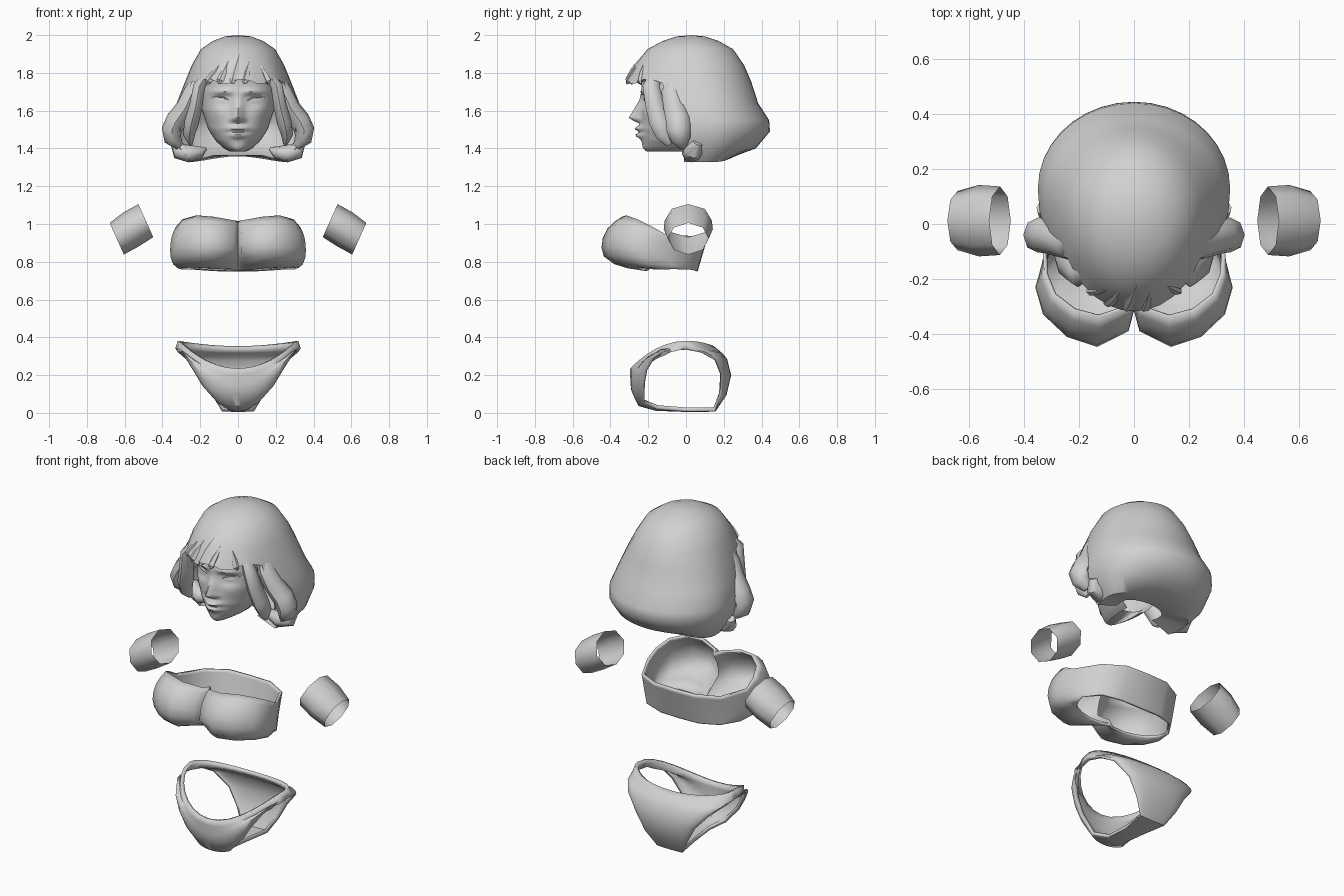
import bpy, math
from math import sin, cos, pi, exp, sqrt
from mathutils import Vector

if "Cube" in bpy.data.objects:
    bpy.data.objects.remove(bpy.data.objects["Cube"])

grey = bpy.data.materials.new("light_grey")
grey.diffuse_color = (0.64, 0.64, 0.64, 1)
grey.use_nodes = True
grey.node_tree.nodes["Principled BSDF"].inputs["Base Color"].default_value = grey.diffuse_color


def make(name, verts, faces, thick=0, angle=40):
    me = bpy.data.meshes.new(name)
    me.from_pydata([tuple(v) for v in verts], [], faces)
    me.materials.append(grey)
    ob = bpy.data.objects.new(name, me)
    bpy.context.collection.objects.link(ob)
    bpy.ops.object.select_all(action='DESELECT')
    ob.select_set(True)
    bpy.context.view_layer.objects.active = ob
    bpy.ops.object.mode_set(mode='EDIT')
    bpy.ops.mesh.select_all(action='SELECT')
    bpy.ops.mesh.remove_doubles(threshold=0.0005)
    bpy.ops.mesh.normals_make_consistent(inside=False)
    bpy.ops.object.mode_set(mode='OBJECT')
    bpy.ops.object.shade_smooth_by_angle(angle=math.radians(angle))
    if thick:
        m = ob.modifiers.new("thickness", 'SOLIDIFY')
        m.thickness, m.offset = thick, 0
    return ob


def loft(name, rows, closed=True, skip=None, caps=False, **kw):
    """Skin a list of equally long rows of points."""
    n = len(rows[0])
    faces = []
    for r in range(len(rows) - 1):
        for c in range(n if closed else n - 1):
            if skip and skip(r, c):
                continue
            d = (c + 1) % n
            faces.append((r * n + c, r * n + d, (r + 1) * n + d, (r + 1) * n + c))
    if caps:
        faces += [tuple(range(n)), tuple(range(len(rows) * n - n, len(rows) * n))]
    return make(name, [p for row in rows for p in row], faces, **kw)


def interp(table, z):
    table = sorted(table)
    for a, b in zip(table, table[1:]):
        if z <= b[0]:
            t = max(0, (z - a[0]) / (b[0] - a[0]))
            return [p + (q - p) * t for p, q in zip(a[1:], b[1:])]
    return table[-1][1:]


def lock(name, path, side, flat=0.6, sides=8, angle=50):
    """Tapered hair strand; path holds x, y, z, radius."""
    pts = [Vector((side * p[0], p[1], p[2])) for p in path]
    rows = []
    for i, p in enumerate(pts):
        t = (pts[min(i + 1, len(pts) - 1)] - pts[max(i - 1, 0)]).normalized()
        u = Vector((0, 1, 0)).cross(t).normalized()
        v = t.cross(u)
        r = path[i][3]
        rows.append([p + u * r * flat * cos(2 * pi * k / sides) + v * r * sin(2 * pi * k / sides)
                     for k in range(sides)])
    return loft(name, rows, caps=True, angle=angle)


# Hair cap: z, half width, front y, back y, y of widest point
N = 36
hair = [(2.0, .0001, .0299, .0301, .03), (1.993, .07, -.05, .10, .03), (1.968, .135, -.125, .175, .03),
        (1.925, .197, -.205, .25, .03), (1.84, .245, -.272, .308, .045), (1.755, .28, -.318, .345, .07),
        (1.64, .325, -.32, .382, .1), (1.55, .35, -.32, .44, .13), (1.49, .35, -.32, .445, .13),
        (1.40, .325, -.28, .37, .12), (1.328, .265, -.22, .25, .1), (1.365, .13, -.1, .13, .06)]
rows = []
for i, (z, w, f, b, y0) in enumerate(hair):
    row = []
    for k in range(N):
        a = 2 * pi * k / N
        c = cos(a)
        y = y0 - (y0 - f if c > 0 else b - y0) * c
        dz = 0.01 * (-1) ** (k // 2) if i == 5 and c > 0.5 else 0
        dz += .03 * c ** 4 if i == 10 else 0
        row.append((w * sin(a), y, z + dz))
    rows.append(row)
loft("hair_cap", rows, skip=lambda r, c: r >= 5 and min(c, N - 1 - c) < (6 if r < 8 else 7), angle=50)

# Underside of the fringe, back to the forehead
edge = [rows[5][k % N] for k in range(-8, 9)]
loft("fringe_underside", [edge, [(x * .82, y * .78, z + .012) for x, y, z in edge]], closed=False)

# Fringe strands lying on the cap
for i, (x0, z0, x1) in enumerate([(-.10, 1.84, -.165), (-.05, 1.86, -.10), (.01, 1.90, -.03),
                                  (.06, 1.86, .035), (.12, 1.84, .165)]):
    path = []
    for t, r in ((0, .003), (.5, .012), (.85, .014), (1, .006)):
        x, z = x0 + (x1 - x0) * t, z0 + (1.742 - z0) * t
        w, f, b, y0 = interp(hair, max(z, 1.756))
        path.append((x, y0 - (y0 - f) * sqrt(1 - (x / w) ** 2) + .004, z, r))
    lock(f"fringe_strand_{i}", path, 1, flat=1.5, sides=5, angle=30)

# Side locks and curls
for s, tag in ((-1, "left"), (1, "right")):
    lock(f"front_lock_{tag}", [(.155, -.16, 1.80, .03), (.205, -.185, 1.73, .045), (.222, -.165, 1.63, .05),
                               (.245, -.14, 1.54, .055), (.26, -.115, 1.47, .045), (.25, -.09, 1.42, .015)], s, .7)
    lock(f"side_lock_{tag}", [(.19, -.05, 1.81, .035), (.24, -.075, 1.70, .055), (.275, -.06, 1.62, .06),
                              (.325, -.04, 1.55, .066), (.35, -.04, 1.50, .064), (.345, -.03, 1.45, .055),
                              (.31, -.02, 1.41, .025)], s, .85)
    lock(f"lower_curl_{tag}", [(.335, .06, 1.43, .025), (.31, .04, 1.385, .05), (.26, .03, 1.373, .052),
                               (.20, .04, 1.38, .035), (.17, .05, 1.40, .01)], s, .9)

# Face: z, half width, front y
outline = [(1.385, .045, -.21), (1.40, .075, -.228), (1.44, .118, -.236), (1.50, .157, -.242),
           (1.60, .19, -.238), (1.70, .20, -.235), (1.80, .20, -.235)]


def bump(x, z, cx, cz, sx, sz):
    return exp(-((x - cx) / sx) ** 2 - ((z - cz) / sz) ** 2)


nose = [(1.53, 0), (1.545, .035), (1.562, .064), (1.60, .042), (1.655, .012), (1.70, 0)]
rows = [[(.07 * sin(a), -.02 - .06 * cos(a), 1.42) for a in [(-1 + k / 20) * 1.75 for k in range(41)]]]
for j in range(43):
    z = 1.385 + .415 * j / 42
    w, f = interp(outline, z)
    row = []
    for k in range(41):
        a = (-1 + k / 20) * 1.75
        x, ax = w * sin(a), abs(w * sin(a))
        front = max(0, cos(a))
        y = -.02 + (f + .02) * (front ** .85 if front else cos(a) * .5)
        out = interp(nose, z)[0] * exp(-(x / .026) ** 2)
        out += .014 * bump(ax, z, .03, 1.552, .013, .013)        # nostrils
        out += .032 * bump(x, z, 0, 1.505, .048, .015)           # upper lip
        out += .030 * bump(x, z, 0, 1.470, .042, .016)           # lower lip
        out -= .012 * bump(x, z, 0, 1.488, .06, .007)
        out -= .024 * bump(ax, z, .08, 1.655, .045, .03)         # eye sockets
        out += .015 * bump(ax, z, .085, 1.652, .032, .014)       # eyeballs
        out += .016 * bump(ax, z, .08, 1.70, .06, .014)          # brows
        out += .008 * bump(ax, z, .11, 1.585, .04, .04)          # cheeks
        row.append((x, y - out * front ** .5, z))
    rows.append(row)
loft("face", rows, closed=False, angle=60)

# Upper eyelids
for s, tag in ((-1, "left"), (1, "right")):
    lock(f"eyelid_{tag}", [(.04, -.218, 1.648, .003), (.075, -.216, 1.67, .008),
                           (.115, -.195, 1.674, .008), (.15, -.165, 1.668, .003)], s, .6, 5)

# Arm bands: tapered open sleeves sloping down and outward
for s, tag in ((-1, "left"), (1, "right")):
    rows = []
    for cx, cz, ry, rn in ((.488, 1.018, .125, .096), (.565, .972, .13, .099), (.642, .922, .108, .092)):
        rows.append([(s * (cx + .41 * rn * cos(a)), .012 + ry * sin(a), cz + .91 * rn * cos(a))
                     for a in [2 * pi * k / 8 for k in range(8)]])
    loft(f"arm_band_{tag}", rows, angle=85)

# Bandeau top: chest x, chest y, outer x, outer y, bottom z, top z
cols = [(0, -.20, 0, -.31, .755, 1.01), (.025, -.21, .025, -.385, .757, 1.015),
        (.12, -.22, .135, -.44, .762, 1.032),
        (.19, -.21, .24, -.405, .768, 1.04), (.25, -.18, .325, -.325, .768, 1.02),
        (.285, -.13, .352, -.23, .765, .985), (.29, -.06, .325, -.11, .765, .945),
        (.23, .01, .255, .04, .76, .935), (.12, .03, .135, .105, .752, .94), (0, .03, 0, .11, .75, .94)]
prof = [(0, 0), (.04, .5), (.12, .78), (.26, .95), (.42, 1), (.6, .97), (.78, .86), (.91, .69), (1, .52)]
rows = []
for j, (t, p) in enumerate(prof):
    half = []
    for i, (bx, by, ox, oy, zb, zt) in enumerate(cols):
        q = p if i < 6 else (.3 + .7 * t)
        if i < 3 and j < 4:                                      # gap between the cups below
            q *= ((0, 0, .1, .55), (0, .15, .4, .8), (0, .8, .92, 1))[i][j]
        half.append((bx + (ox - bx) * q, by + (oy - by) * q, zb + (zt - zb) * t))
    rows.append(half + [(-x, y, z) for x, y, z in reversed(half[1:-1])])
loft("bandeau_top", rows, thick=.015, angle=50)

# Briefs: centre y, z then leg edge x, y, z, running front, under, back
strip = [(-.285, .235, .308, 0, .378), (-.285, .205, .322, 0, .338), (-.284, .18, .308, -.09, .335),
         (-.282, .15, .272, -.165, .30), (-.28, .125, .228, -.205, .23),
         (-.27, .10, .18, -.22, .15), (-.245, .045, .10, -.22, .06), (-.16, .022, .05, -.15, .03),
         (0, .016, .055, 0, .018), (.15, .016, .08, .15, .018), (.205, .10, .13, .18, .10),
         (.228, .20, .185, .185, .20), (.208, .28, .26, .15, .285), (.188, .305, .305, .08, .32),
         (.165, .325, .322, 0, .338), (.14, .345, .308, 0, .378)]
rows = []
for cy, cz, ex, ey, ez in strip:
    row = []
    for k in range(-8, 9):
        a = k / 8 * pi / 2
        c = cos(a)
        row.append((ex * sin(a), ey + (cy - ey) * c, ez + (cz - ez) * c * c))
    rows.append(row)
loft("briefs", rows, closed=False, thick=.022, angle=50)
